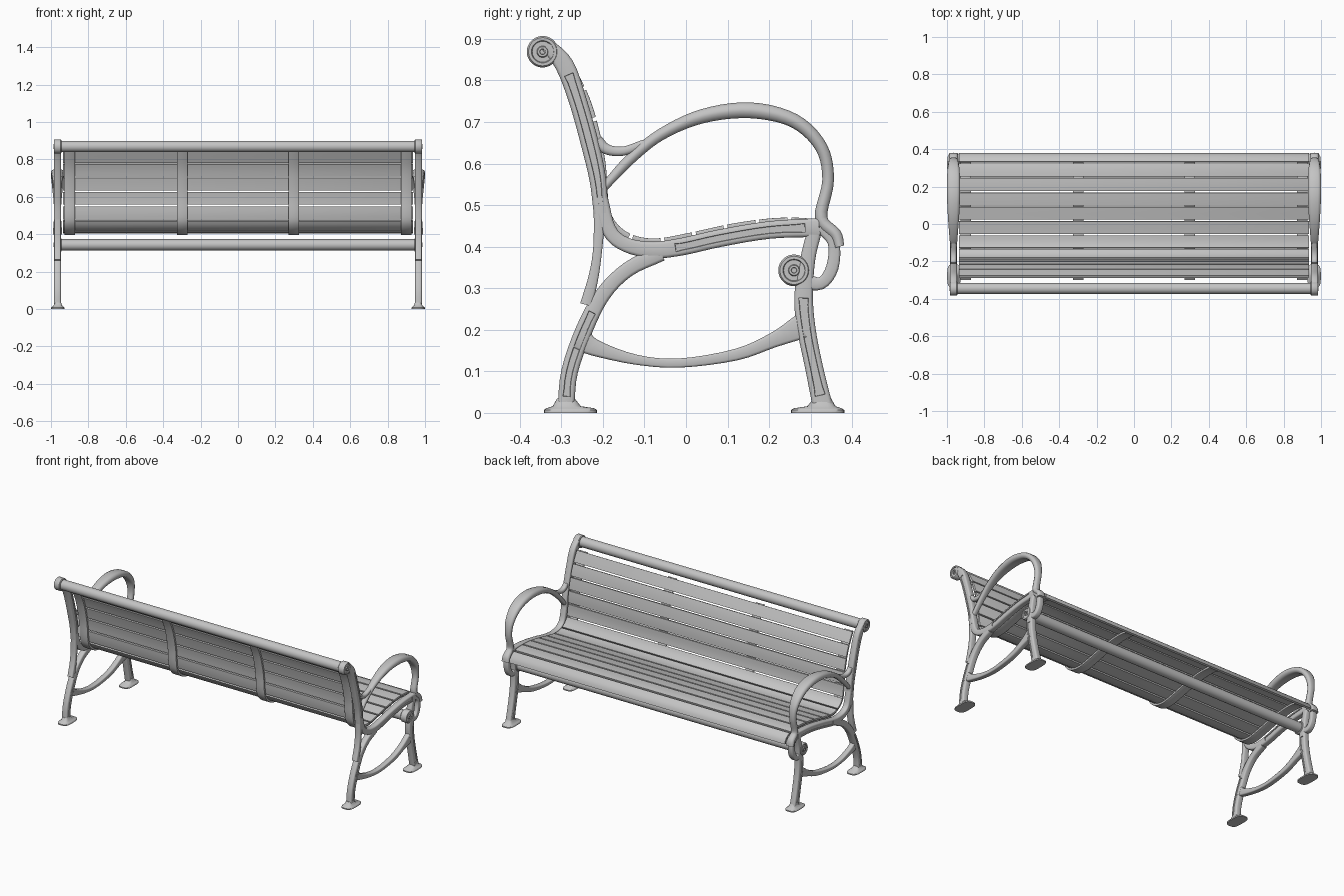
import bpy, bmesh, math
from mathutils import Vector

cube = bpy.data.objects.get("Cube")
if cube:
    bpy.data.objects.remove(cube)

SIDE = 0.965      # centre plane of each end frame
THICK = 0.038     # thickness of the end frames

grey = bpy.data.materials.new("light_grey")
grey.use_nodes = True
colour = (0.55, 0.55, 0.55, 1)
grey.diffuse_color = colour
grey.node_tree.nodes["Principled BSDF"].inputs["Base Color"].default_value = colour


def curve(points, sub):
    """Smooth path through the points; every component is interpolated."""
    pts = [Vector(p) for p in points]
    out = []
    for i in range(len(pts) - 1):
        b, c = pts[i], pts[i + 1]
        a = pts[i - 1] if i else b * 2 - c
        d = pts[i + 2] if i + 2 < len(pts) else c * 2 - b
        for k in range(sub):
            t = k / sub
            out.append(b + (c - a) * (t / 2) + (a * 2 - b * 5 + c * 4 - d) * (t * t / 2)
                       + (b * 3 - a - c * 3 + d) * (t ** 3 / 2))
    return out + [pts[-1]]


def loft(name, rings, mirror=False, slot=None, angle=50):
    """Skin a row of rings, cap it, and optionally sink a slot in both flat sides."""
    bm = bmesh.new()
    rows = [[bm.verts.new(p) for p in ring] for ring in rings]
    n = len(rows[0])
    quads = [[bm.faces.new((r[j], r[(j + 1) % n], s[(j + 1) % n], s[j])) for j in range(n)]
             for r, s in zip(rows, rows[1:])]
    bm.faces.new(rows[0])
    bm.faces.new(rows[-1])
    bmesh.ops.recalc_face_normals(bm, faces=bm.faces)
    if slot:
        for flat in (2, 8):
            faces = [row[flat] for row in quads[slot[0]:slot[1]]]
            bmesh.ops.inset_region(bm, faces=faces, thickness=0.005)
            bmesh.ops.inset_region(bm, faces=faces, thickness=0.001, depth=-0.004)
    mesh = bpy.data.meshes.new(name)
    bm.to_mesh(mesh)
    bm.free()
    mesh.materials.append(grey)
    obj = bpy.data.objects.new(name, mesh)
    bpy.context.collection.objects.link(obj)
    if mirror:
        obj.modifiers.new("mirror", "MIRROR").use_clip = False
        obj.modifiers["mirror"].use_mirror_merge = False
    bpy.ops.object.select_all(action="DESELECT")
    obj.select_set(True)
    bpy.context.view_layer.objects.active = obj
    bpy.ops.object.shade_smooth_by_angle(angle=math.radians(angle))
    return obj


def ribbon(name, points, x=SIDE, thick=THICK, sub=4, soft=0.2, offset=0, **options):
    """Rounded bar along a side path of (y, z, width[, thickness])."""
    path = curve(points, sub)
    rings = []
    for i, p in enumerate(path):
        q = path[min(i + 1, len(path) - 1)] - path[max(i - 1, 0)]
        tangent = Vector((q[0], q[1])).normalized()
        ny, nz = tangent.y, -tangent.x
        half_w = p[2] / 2
        half_t = (p[3] if len(p) > 3 else thick) / 2
        r = 2 * soft * min(half_w, half_t)
        ring = []
        for corner in range(4):
            su = 1 if corner in (0, 3) else -1
            sv = 1 if corner < 2 else -1
            for k in range(3):
                a = math.pi / 2 * (corner + k / 2)
                u = su * (half_w - r) + r * math.cos(a) + offset
                v = sv * (half_t - r) + r * math.sin(a)
                ring.append((x + v, p[0] + ny * u, p[1] + nz * u))
        rings.append(ring)
    return loft(name, rings, **options)


def lathe(name, y, z, profile, mirror=False, sides=28):
    """Turned part about an axis along x; profile of (x, radius)."""
    turn = [math.tau * k / sides for k in range(sides)]
    loft(name, [[(x, y + r * math.cos(a), z + r * math.sin(a)) for a in turn]
                for x, r in profile], mirror=mirror, angle=40)


# End frames: back post, seat rail, legs and braces
ribbon("back_post", [(-.333, .884, .035), (-.292, .836, .045), (-.26, .75, .043),
                     (-.231, .646, .043), (-.212, .56, .04), (-.205, .48, .034)],
       mirror=True, slot=(5, 19))
ribbon("seat_rail", [(-.207, .52, .036), (-.185, .44, .035), (-.145, .405, .035),
                     (-.08, .392, .04), (-.01, .4, .042), (.08, .42, .042),
                     (.2, .44, .042), (.32, .446, .045)],
       thick=THICK - .001, mirror=True, slot=(15, 27))
ribbon("rear_strut", [(-.207, .5, .03), (-.212, .4, .022), (-.222, .33, .024),
                      (-.24, .26, .03)], thick=THICK - .003, mirror=True)
ribbon("rear_leg", [(-.06, .385, .04), (-.14, .345, .036), (-.2, .285, .037),
                    (-.245, .2, .041), (-.28, .1, .04), (-.289, .015, .04)],
       thick=THICK - .002, mirror=True, slot=(10, 19))
ribbon("front_leg", [(.31, .44, .035), (.293, .37, .036), (.283, .28, .045),
                     (.29, .2, .044), (.308, .11, .043), (.329, .015, .048)],
       thick=THICK - .002, mirror=True, slot=(8, 19))
ribbon("lower_stretcher", [(-.255, .18, .06), (-.22, .157, .04), (-.12, .128, .024),
                           (-.015, .12, .022), (.12, .14, .028), (.21, .175, .036),
                           (.278, .208, .06)], thick=THICK - .006, mirror=True)
ribbon("front_scroll", [(.325, .45, .035), (.355, .41, .028), (.352, .35, .03),
                        (.325, .312, .03), (.28, .318, .04)],
       thick=THICK - .004, mirror=True)

# Looped armrests, broad on top and narrow at both ends
ribbon("armrest", [(-.2, .54, .02, .03), (-.135, .61, .026, .034), (-.06, .67, .028, .045),
                   (.04, .714, .034, .06), (.155, .728, .038, .07), (.26, .703, .034, .068),
                   (.325, .64, .03, .055), (.342, .56, .028, .04), (.325, .47, .03, .04),
                   (.36, .43, .028, .046), (.37, .4, .022, .05)],
       soft=.42, sub=5, mirror=True)
ribbon("armrest_brace", [(-.215, .655, .03), (-.19, .634, .025), (-.15, .63, .022),
                         (-.1, .648, .02)], thick=.03, soft=.35, mirror=True)

# Cross tubes with stepped round ends
for name, y, z in (("top", -.345, .869), ("front", .26, .343)):
    lathe(name + "_tube", y, z, [(-.95, .03), (.95, .03)])
    lathe(name + "_end_disc", y, z, [(.944, .034), (.948, .038), (.98, .038), (.985, .034),
                                     (.985, .027), (.981, .025), (.981, .014), (.986, .012),
                                     (.986, .007), (.98, .006)], mirror=True)

# Foot plates with a flared collar
for name, y, lean in (("rear_foot", -.278, -.011), ("front_foot", .317, .011)):
    rings = []
    for z, ry, rx, shift in ((0, .064, .036, 0), (.007, .064, .036, 0), (.011, .058, .032, 0),
                             (.016, .034, .024, .8), (.035, .021, .017, 1)):
        ring = []
        for k in range(24):
            c, s = math.cos(math.tau * k / 24), math.sin(math.tau * k / 24)
            ring.append((SIDE - .002 + rx * math.copysign(abs(c) ** .6, c),
                         y + lean * shift + ry * math.copysign(abs(s) ** .6, s), z))
        rings.append(ring)
    loft(name, rings, mirror=True)

# Slats follow one continuous line from the top of the back to the seat nosing
line = [(-.284, .848), (-.242, .765), (-.218, .69), (-.2, .6), (-.193, .51), (-.178, .46),
        (-.137, .425), (-.075, .413), (.01, .427), (.118, .45), (.226, .463), (.315, .458),
        (.362, .432), (.375, .4)]
dense = curve(line, 12)
travel = [0]
for a, b in zip(dense, dense[1:]):
    travel.append(travel[-1] + (b - a).length)


def along(s):
    for i in range(len(dense) - 1):
        if s <= travel[i + 1]:
            f = (s - travel[i]) / (travel[i + 1] - travel[i])
            return dense[i].lerp(dense[i + 1], f)
    return dense[-1]


SLATS = 13
pitch = travel[-1] / SLATS
for n in range(SLATS):
    stops = [along(pitch * (n + .06 + .88 * k / 4)) for k in range(5)]
    ribbon("slat_%d" % (n + 1), [(p.x, p.y, .013) for p in stops],
           x=0, thick=1.872, sub=1)

# Bent straps carrying the slats
for name, x in (("outer_strap", .9), ("inner_strap", .298)):
    ribbon(name, [(y, z, .012) for y, z in line[:-1]], x=x, thick=.056,
           offset=.012, mirror=True)
